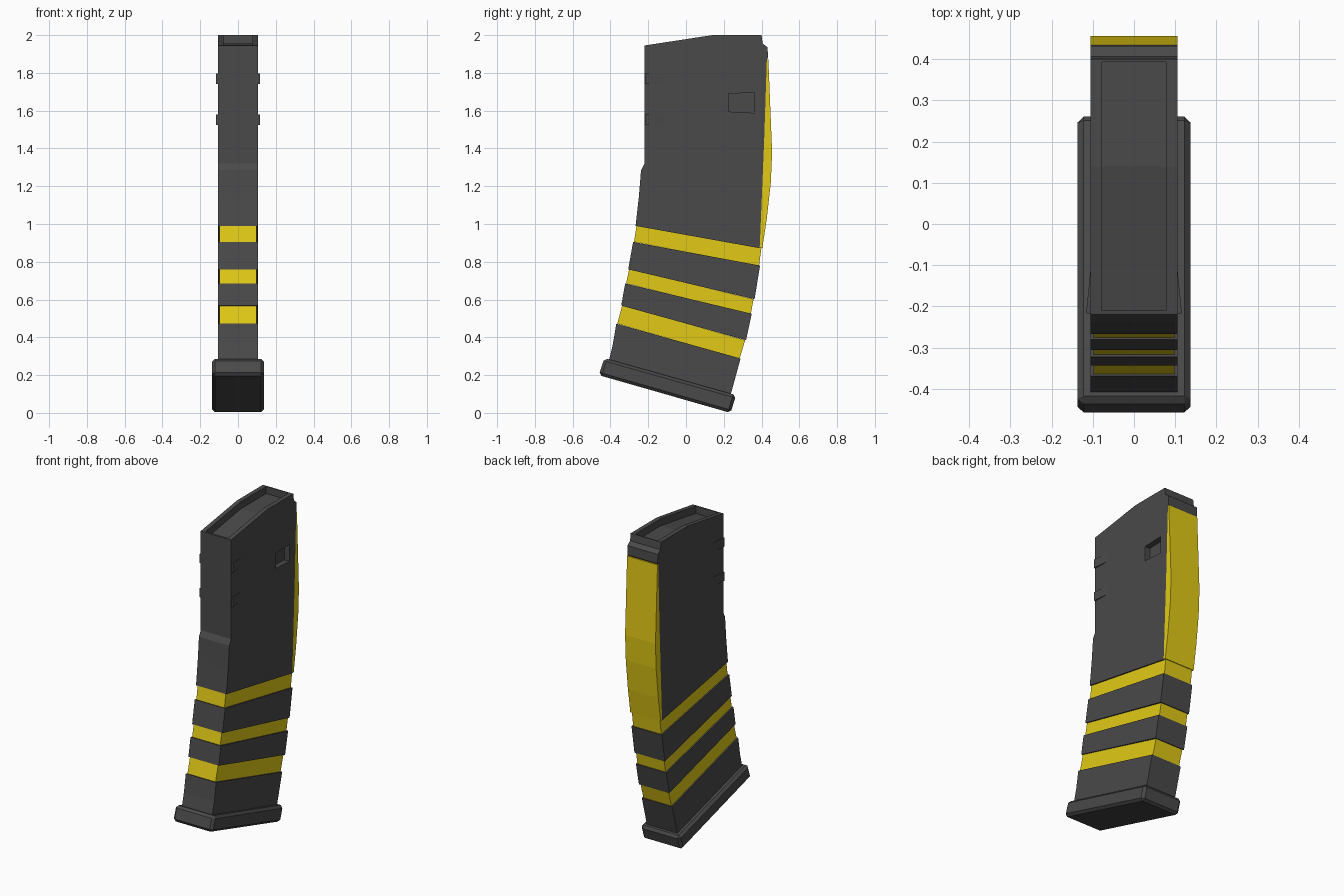
import bpy, bmesh

if "Cube" in bpy.data.objects:
    bpy.data.objects.remove(bpy.data.objects["Cube"])


def material(name, color):
    m = bpy.data.materials.new(name)
    m.diffuse_color = (*color, 1)
    m.use_nodes = True
    m.node_tree.nodes["Principled BSDF"].inputs["Base Color"].default_value = m.diffuse_color
    return m


GREY = material("dark grey", (0.068, 0.068, 0.068))
YELLOW = material("yellow", (0.76, 0.59, 0.008))


def prism(name, profile, half, mat, x0=None):
    """Extrude a (y, z) profile along x from x0 (default -half) to half."""
    x0 = -half if x0 is None else x0
    bm = bmesh.new()
    face = bm.faces.new([bm.verts.new((x0, y, z)) for y, z in profile])
    ext = bmesh.ops.extrude_face_region(bm, geom=[face])
    verts = [g for g in ext["geom"] if isinstance(g, bmesh.types.BMVert)]
    bmesh.ops.translate(bm, verts=verts, vec=(half - x0, 0, 0))
    bmesh.ops.recalc_face_normals(bm, faces=bm.faces[:])
    me = bpy.data.meshes.new(name)
    bm.to_mesh(me)
    bm.free()
    me.materials.append(mat)
    ob = bpy.data.objects.new(name, me)
    bpy.context.collection.objects.link(ob)
    return ob


def apply(ob, kind, **props):
    mod = ob.modifiers.new(kind, kind)
    for k, v in props.items():
        setattr(mod, k, v)
    bpy.context.view_layer.objects.active = ob
    bpy.ops.object.modifier_apply(modifier=mod.name)


def cut(ob, cutter):
    apply(ob, "BOOLEAN", object=cutter, operation="DIFFERENCE", solver="EXACT")
    bpy.data.objects.remove(cutter)


W = 0.106

# Upper body
body = prism("upper_body", [
    (-0.22, 1.945), (-0.22, 1.32), (-0.238, 1.285), (-0.25, 1.14), (-0.267, 0.99),
    (0.39, 0.872), (0.405, 1.23), (0.414, 1.45), (0.428, 1.87),
    (0.434, 1.88), (0.432, 1.935), (0.406, 1.955), (0.40, 2.0), (0.14, 2.0)], W, GREY)

# Open top recess and the catch pocket on the right side
cut(body, prism("recess_cutter", [
    (-0.21, 1.90), (0.14, 1.955), (0.393, 1.955), (0.393, 2.1), (-0.21, 2.1)], 0.078, GREY))
cut(body, prism("pocket_cutter", [
    (0.225, 1.595), (0.362, 1.588), (0.362, 1.695), (0.225, 1.69)], 0.2, GREY, x0=0.07))

# Yellow spine along the back
prism("back_spine", [
    (0.428, 1.87), (0.414, 1.45), (0.405, 1.23), (0.39, 0.872), (0.404, 0.872),
    (0.428, 1.03), (0.449, 1.22), (0.456, 1.38), (0.451, 1.5), (0.436, 1.87)], W, YELLOW)

# Lower bands: (front y, front z, back y, back z) at each boundary
levels = [(-0.267, 0.99, 0.404, 0.872), (-0.28, 0.905, 0.392, 0.78),
          (-0.306, 0.76, 0.363, 0.602), (-0.322, 0.685, 0.348, 0.525),
          (-0.343, 0.568, 0.318, 0.385), (-0.369, 0.472, 0.289, 0.288),
          (-0.41, 0.27, 0.235, 0.09)]
for i, (a, b) in enumerate(zip(levels, levels[1:])):
    stripe = i % 2 == 0
    d = 0.005 if stripe else 0.0
    front = [(a[0] + d, a[1]), (b[0] + d, b[1])]
    if i == 5:
        front.insert(1, (-0.388, 0.36))
    prism(("yellow_stripe_" if stripe else "grey_band_") + str(i // 2 + 1),
          front + [(b[2] - d, b[3]), (a[2] - d, a[3])],
          0.098 if stripe else W, YELLOW if stripe else GREY)

# Floor plate
plate = prism("floor_plate", [
    (-0.432, 0.29), (-0.462, 0.2), (0.236, 0.0), (0.265, 0.094)], 0.137, GREY)
apply(plate, "BEVEL", width=0.015, segments=1)

# Small wedge stops at the front edge of both sides
for side, s in (("right", 1), ("left", -1)):
    for label, z in (("upper", 1.768), ("lower", 1.552)):
        bm = bmesh.new()
        outline = [(s * 0.1, -0.22), (s * 0.116, -0.216), (s * 0.106, -0.115), (s * 0.1, -0.115)]
        f = bm.faces.new([bm.verts.new((x, y, z - 0.028)) for x, y in outline])
        ext = bmesh.ops.extrude_face_region(bm, geom=[f])
        bmesh.ops.translate(bm, vec=(0, 0, 0.056),
                            verts=[g for g in ext["geom"] if isinstance(g, bmesh.types.BMVert)])
        bmesh.ops.recalc_face_normals(bm, faces=bm.faces[:])
        me = bpy.data.meshes.new("stop")
        bm.to_mesh(me)
        bm.free()
        me.materials.append(GREY)
        bpy.context.collection.objects.link(
            bpy.data.objects.new(f"{label}_{side}_stop", me))
